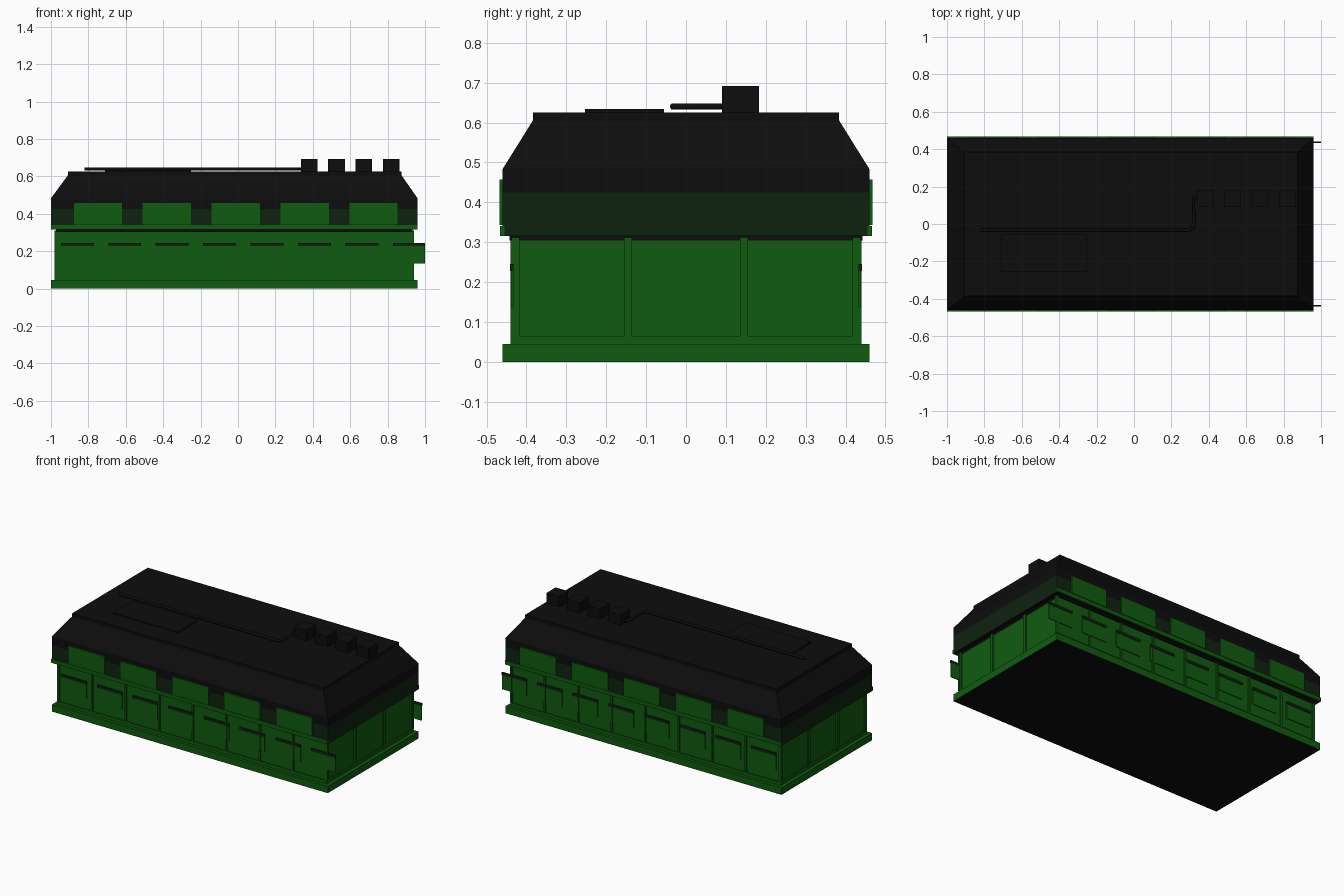
import bpy, bmesh, math
from mathutils import Vector

if "Cube" in bpy.data.objects:
    bpy.data.objects.remove(bpy.data.objects["Cube"])


def material(name, rgb):
    m = bpy.data.materials.new(name)
    m.diffuse_color = (*rgb, 1)
    m.use_nodes = True
    m.node_tree.nodes["Principled BSDF"].inputs["Base Color"].default_value = m.diffuse_color
    return m


GREEN = material("green", (0.005, 0.105, 0.005))
DARK = material("dark_green", (0.0045, 0.016, 0.0045))
BLACK = material("black", (0.004, 0.004, 0.004))


def finish(name, bm, *mats):
    me = bpy.data.meshes.new(name)
    bmesh.ops.recalc_face_normals(bm, faces=bm.faces)
    bm.to_mesh(me)
    bm.free()
    for m in mats:
        me.materials.append(m)
    ob = bpy.data.objects.new(name, me)
    bpy.context.collection.objects.link(ob)
    return ob


def boxes(name, mat, ranges):
    """One object made of boxes given as (x0, x1, y0, y1, z0, z1)."""
    bm = bmesh.new()
    for x0, x1, y0, y1, z0, z1 in ranges:
        vs = bmesh.ops.create_cube(bm, size=1)["verts"]
        for v in vs:
            v.co = Vector(((x0 + x1) / 2 + v.co.x * (x1 - x0),
                           (y0 + y1) / 2 + v.co.y * (y1 - y0),
                           (z0 + z1) / 2 + v.co.z * (z1 - z0)))
    return finish(name, bm, mat)


def both_sides(items):
    """Repeat boxes on the front and back; y is distance from the middle."""
    out = []
    for x0, x1, y0, y1, z0, z1 in items:
        out += [(x0, x1, -y1, -y0, z0, z1), (x0, x1, y0, y1, z0, z1)]
    return out


# Plinth with a black underside
plinth = boxes("plinth", GREEN, [(-1, 0.96, -0.46, 0.46, 0, 0.045)])
plinth.data.materials.append(BLACK)
for p in plinth.data.polygons:
    if p.normal.z < -0.5:
        p.material_index = 1

# Walls with a low ledge
boxes("walls", GREEN, [(-0.97, 0.93, -0.433, 0.433, 0.045, 0.315)])
boxes("wall_ledge", GREEN, [(-0.978, 0.938, -0.44, 0.44, 0.045, 0.065)])

# Pilasters dividing the long walls into eight bays
bay = 0.238
boxes("side_pilasters", GREEN, both_sides(
    [(-0.968 + bay * i - 0.006, -0.968 + bay * i + 0.006, 0.43, 0.44, 0.065, 0.305)
     for i in range(9)]))

# Pilasters on both end walls
boxes("end_pilasters", GREEN,
      [(xa, xb, y - 0.01, y + 0.01, 0.045, 0.312)
       for xa, xb in ((-0.98, -0.965), (0.925, 0.94))
       for y in (-0.428, -0.145, 0.145, 0.428)])

# Windows run at a wider pitch than the bays, the last one passing the corner
starts = [-0.947 + 0.2535 * i for i in range(8)]
boxes("window_panels", GREEN, both_sides(
    [(x, min(x + 0.176, 1), 0.4325, 0.438, 0.135, 0.228) for x in starts]))
boxes("window_heads", DARK, both_sides(
    [(x, min(x + 0.176, 1), 0.4325, 0.4415, 0.228, 0.245) for x in starts]))

# Shadow course under the cornice, and the cornice strips
boxes("under_course", BLACK, [(-0.972, 0.932, -0.443, 0.443, 0.304, 0.316)])
boxes("cornice", GREEN, both_sides([(-1, 0.96, 0.455, 0.467, 0.316, 0.341)]))

# Roof body: stacked rectangular rings, dark green at the foot
rings = [(-1, 0.96, 0.46, 0.315), (-1, 0.96, 0.46, 0.425), (-1, 0.96, 0.46, 0.483),
         (-0.91, 0.875, 0.384, 0.605), (-0.91, 0.875, 0.384, 0.625)]
bm = bmesh.new()
loops = [[bm.verts.new(c) for c in ((a, -y, z), (b, -y, z), (b, y, z), (a, y, z))]
         for a, b, y, z in rings]
bm.faces.new(loops[0])
bm.faces.new(loops[-1])
for k, (lo, hi) in enumerate(zip(loops, loops[1:])):
    for i in range(4):
        j = (i + 1) % 4
        bm.faces.new((lo[i], lo[j], hi[j], hi[i])).material_index = 1 if k == 0 else 0
finish("roof", bm, BLACK, DARK)

# Upper shutters along the roof foot
boxes("upper_shutters", GREEN, both_sides(
    [(-0.878 + 0.3685 * i, -0.62 + 0.3685 * i, 0.455, 0.468, 0.343, 0.457)
     for i in range(5)]))

# Rooftop: hatch and chimneys
boxes("roof_hatch", BLACK, [(-0.71, -0.25, -0.253, -0.055, 0.62, 0.634)])
boxes("chimneys", BLACK, [(0.336 + 0.146 * i, 0.425 + 0.146 * i, 0.09, 0.183, 0.62, 0.692)
                          for i in range(4)])

# Rooftop pipe with one bend, running to the first chimney
curve = bpy.data.curves.new("roof_pipe", "CURVE")
curve.dimensions = "3D"
curve.bevel_depth = 0.009
curve.bevel_resolution = 1
curve.use_fill_caps = True
path = [(-0.82, -0.032)]
path += [(0.295 + 0.025 * math.sin(t), -0.007 - 0.025 * math.cos(t))
         for t in (0, math.pi / 4, math.pi / 2)]
path += [(0.32, 0.14), (0.35, 0.14)]
spline = curve.splines.new("POLY")
spline.points.add(len(path) - 1)
for pt, (x, y) in zip(spline.points, path):
    pt.co = (x, y, 0.64, 1)
curve.materials.append(BLACK)
bpy.context.collection.objects.link(bpy.data.objects.new("roof_pipe", curve))
